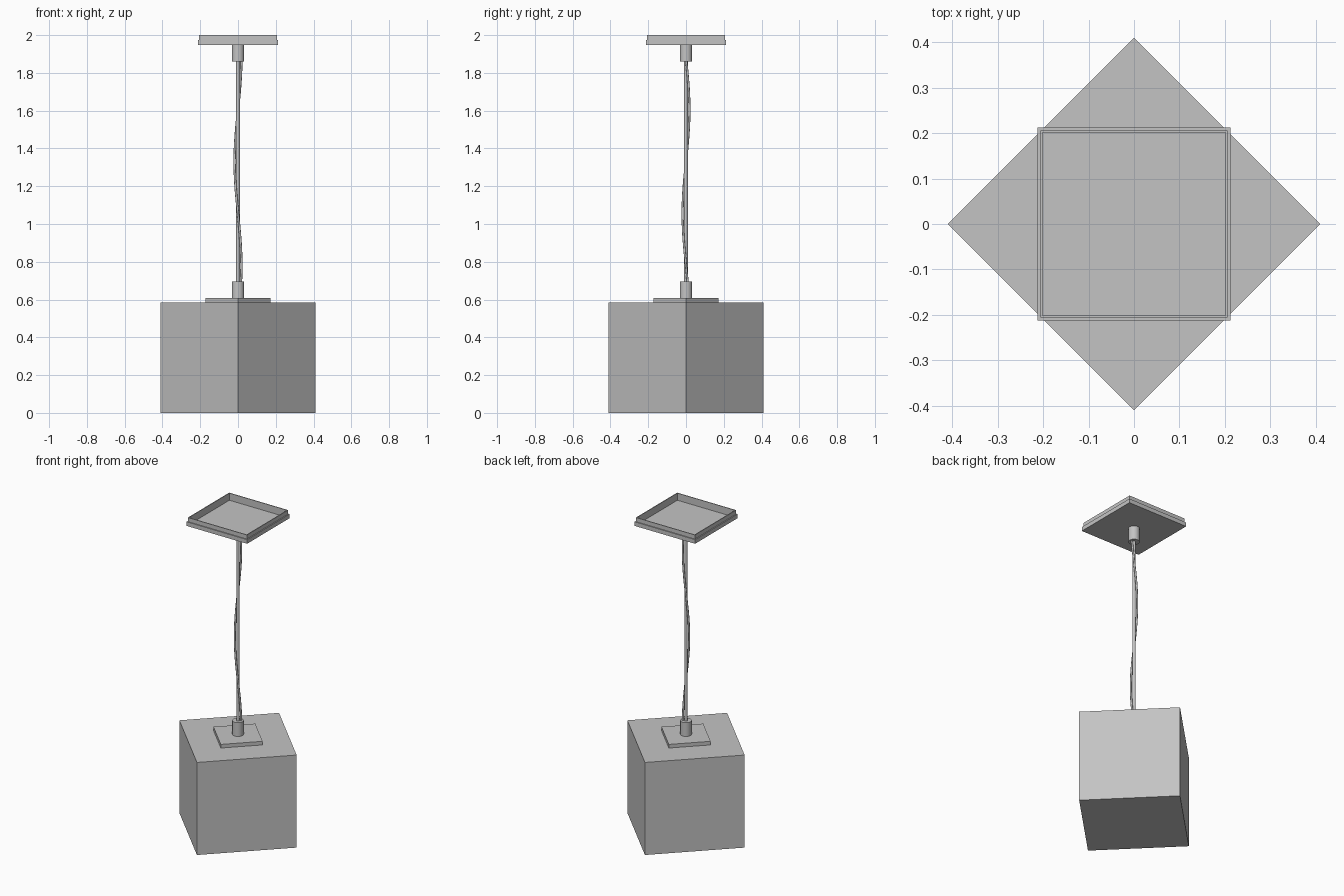
import bpy, bmesh, math
from mathutils import Matrix

if "Cube" in bpy.data.objects:
    bpy.data.objects.remove(bpy.data.objects["Cube"], do_unlink=True)

grey = bpy.data.materials.new("light_grey")
grey.use_nodes = True
COLOUR = (0.55, 0.55, 0.55, 1)
grey.diffuse_color = COLOUR
grey.node_tree.nodes["Principled BSDF"].inputs["Base Color"].default_value = COLOUR


def finish(name, bm, smooth=False):
    bmesh.ops.recalc_face_normals(bm, faces=bm.faces)
    mesh = bpy.data.meshes.new(name)
    bm.to_mesh(mesh)
    bm.free()
    mesh.materials.append(grey)
    obj = bpy.data.objects.new(name, mesh)
    bpy.context.collection.objects.link(obj)
    if smooth:
        bpy.ops.object.select_all(action="DESELECT")
        obj.select_set(True)
        bpy.context.view_layer.objects.active = obj
        bpy.ops.object.shade_smooth_by_angle(angle=math.radians(40))
    return obj


def box(name, side, z0, z1, turn=0):
    bm = bmesh.new()
    place = (Matrix.Translation((0, 0, (z0 + z1) / 2)) @ Matrix.Rotation(turn, 4, "Z")
             @ Matrix.Diagonal((side, side, z1 - z0, 1)))
    bmesh.ops.create_cube(bm, size=1, matrix=place)
    return finish(name, bm)


def cylinder(name, radius, z0, z1, sides=32):
    bm = bmesh.new()
    bmesh.ops.create_cone(bm, cap_ends=True, segments=sides, radius1=radius, radius2=radius,
                          depth=z1 - z0, matrix=Matrix.Translation((0, 0, (z0 + z1) / 2)))
    return finish(name, bm, True)


def square_loft(name, profile):
    """Stack square rings of (half width, height), closing both ends."""
    bm = bmesh.new()
    rings = [[bm.verts.new((sx * h, sy * h, z)) for sx, sy in ((-1, -1), (1, -1), (1, 1), (-1, 1))]
             for h, z in profile]
    for a, b in zip(rings, rings[1:]):
        for i in range(4):
            j = (i + 1) % 4
            bm.faces.new((a[i], a[j], b[j], b[i]))
    bm.faces.new(rings[0])
    bm.faces.new(rings[-1])
    return finish(name, bm)


def twisted_wire(name, amplitude, radius, z0, z1, steps=48, sides=10):
    """Sweep a round section up a gentle helix."""
    bm = bmesh.new()
    rings = []
    for s in range(steps + 1):
        z = z0 + (z1 - z0) * s / steps
        t = math.tau * (z - 0.78) / 1.1
        cx, cy = amplitude * math.cos(t), -amplitude * math.sin(t)
        rings.append([bm.verts.new((cx + radius * math.cos(math.tau * k / sides),
                                    cy + radius * math.sin(math.tau * k / sides), z))
                      for k in range(sides)])
    for a, b in zip(rings, rings[1:]):
        for k in range(sides):
            n = (k + 1) % sides
            bm.faces.new((a[k], a[n], b[n], b[k]))
    bm.faces.new(rings[0])
    bm.faces.new(rings[-1])
    return finish(name, bm, True)


# Shade and its mounting plate, turned corner-forward
box("cube_shade", 0.58, 0, 0.585, math.pi / 4)
box("shade_plate", 0.243, 0.585, 0.608, math.pi / 4)

# Cord grips, suspension rod and twisted cable
cylinder("lower_cord_grip", 0.033, 0.608, 0.695)
cylinder("upper_cord_grip", 0.033, 1.86, 1.95)
cylinder("suspension_rod", 0.01, 0.69, 1.865, 16)
twisted_wire("power_cable", 0.018, 0.006, 0.69, 1.865)

# Ceiling canopy: stepped tray, open at the top
square_loft("ceiling_canopy", [(0.212, 1.948), (0.212, 1.974), (0.206, 1.974),
                               (0.206, 2.0), (0.201, 2.0), (0.201, 1.955)])
